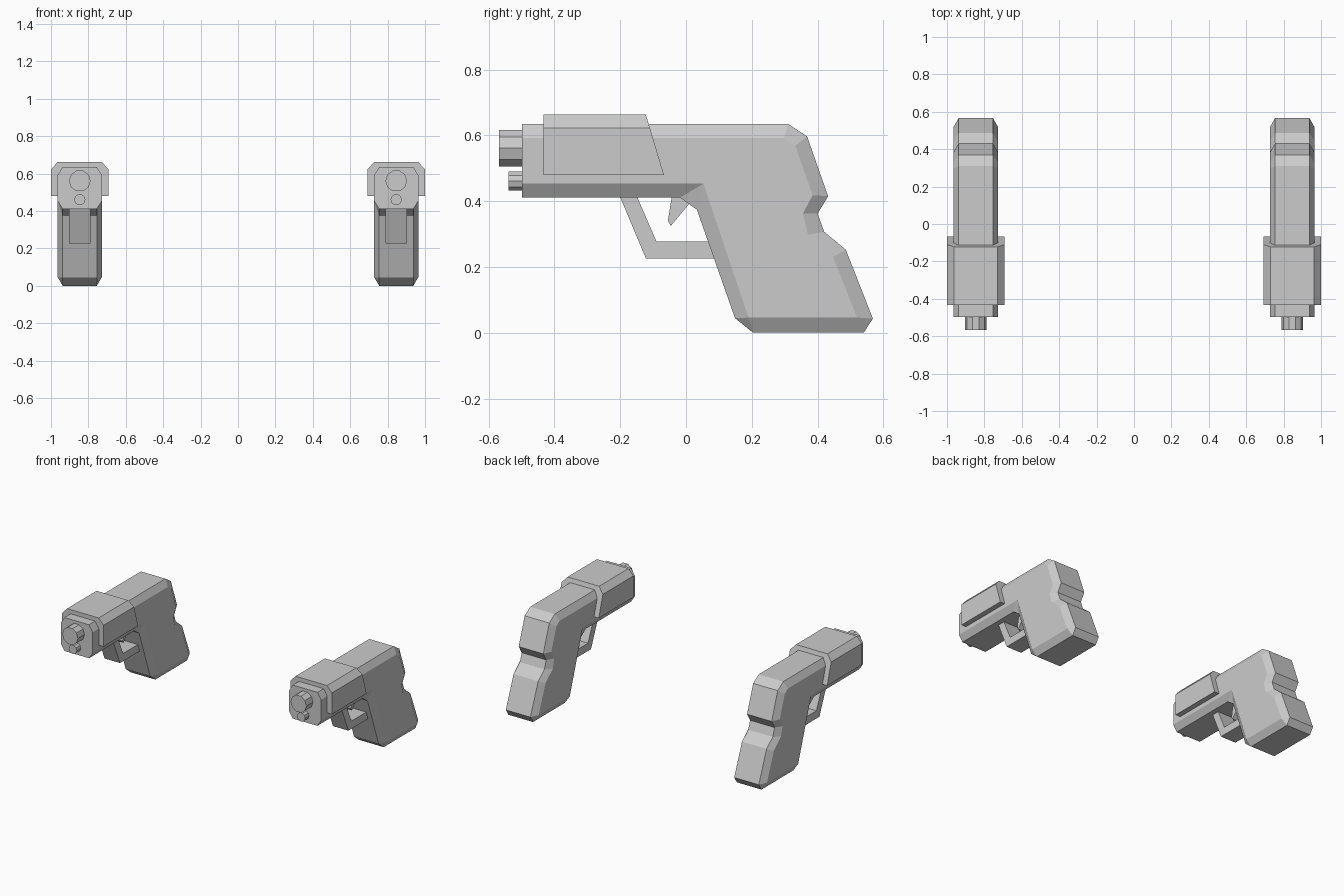
import bpy, bmesh, math
from mathutils import Matrix

if "Cube" in bpy.data.objects:
    bpy.data.objects.remove(bpy.data.objects["Cube"])


def loft(name, sections, x0):
    """Join matching (x, [(y, z), ...]) sections and cap both ends."""
    bm = bmesh.new()
    rings = [[bm.verts.new((x0 + x, y, z)) for y, z in pts] for x, pts in sections]
    n = len(rings[0])
    for a, b in zip(rings, rings[1:]):
        for i in range(n):
            j = (i + 1) % n
            bm.faces.new((a[i], a[j], b[j], b[i]))
    bm.faces.new(rings[0])
    bm.faces.new(rings[-1])
    bmesh.ops.remove_doubles(bm, verts=bm.verts, dist=0.0005)
    finish(name, bm)


def finish(name, bm):
    bmesh.ops.recalc_face_normals(bm, faces=bm.faces)
    mesh = bpy.data.meshes.new(name)
    bm.to_mesh(mesh)
    bm.free()
    bpy.context.collection.objects.link(bpy.data.objects.new(name, mesh))


def prism(name, pts, half, x0):
    loft(name, [(-half, pts), (half, pts)], x0)


def tube(name, x0, z, radius, y_front, y_back, sides=10):
    bm = bmesh.new()
    place = Matrix.Translation((x0, (y_front + y_back) / 2, z)) @ Matrix.Rotation(math.pi / 2, 4, 'X')
    bmesh.ops.create_cone(bm, cap_ends=True, segments=sides, radius1=radius, radius2=radius,
                          depth=y_back - y_front, matrix=place @ Matrix.Rotation(math.pi / 2, 4, 'Z'))
    finish(name, bm)


# Frame silhouette and the smaller outline of its flat side
outer = [(-.498, .635), (.31, .635), (.368, .597), (.432, .415), (.40, .362), (.42, .307),
         (.486, .252), (.568, .043), (.54, 0), (.204, 0), (.149, .044), (.033, .374),
         (-.018, .411), (-.498, .411)]
inner = [(-.498, .592), (.298, .592), (.332, .568), (.385, .418), (.355, .362), (.371, .298),
         (.447, .231), (.52, .046), (.52, .046), (.19, .046), (.19, .046), (.053, .453),
         (.053, .453), (-.498, .453)]
# Slide cover side outline, with its chamfered top
cover_low = [(-.433, .48), (-.067, .48), (-.11, .623), (-.433, .623)]
cover_high = [(-.433, .48), (-.067, .48), (-.122, .663), (-.433, .663)]
guard = [(-.2, .412), (-.122, .226), (.1, .226), (.1, .278), (-.09, .278), (-.148, .412)]
trigger = [(-.043, .415), (-.055, .34), (-.046, .325), (.01, .392), (0, .42)]

for side, x0 in (("left", -.846), ("right", .846)):
    loft(f"{side}_pistol_frame", [(-.118, inner), (-.091, outer), (.091, outer), (.118, inner)], x0)
    loft(f"{side}_slide_cover", [(-.153, cover_low), (-.117, cover_high),
                                 (.117, cover_high), (.153, cover_low)], x0)
    prism(f"{side}_trigger_guard", guard, .057, x0)
    prism(f"{side}_trigger", trigger, .03, x0)
    tube(f"{side}_barrel", x0, .561, .058, -.568, -.48)
    tube(f"{side}_guide_rod", x0, .461, .03, -.54, -.48)
